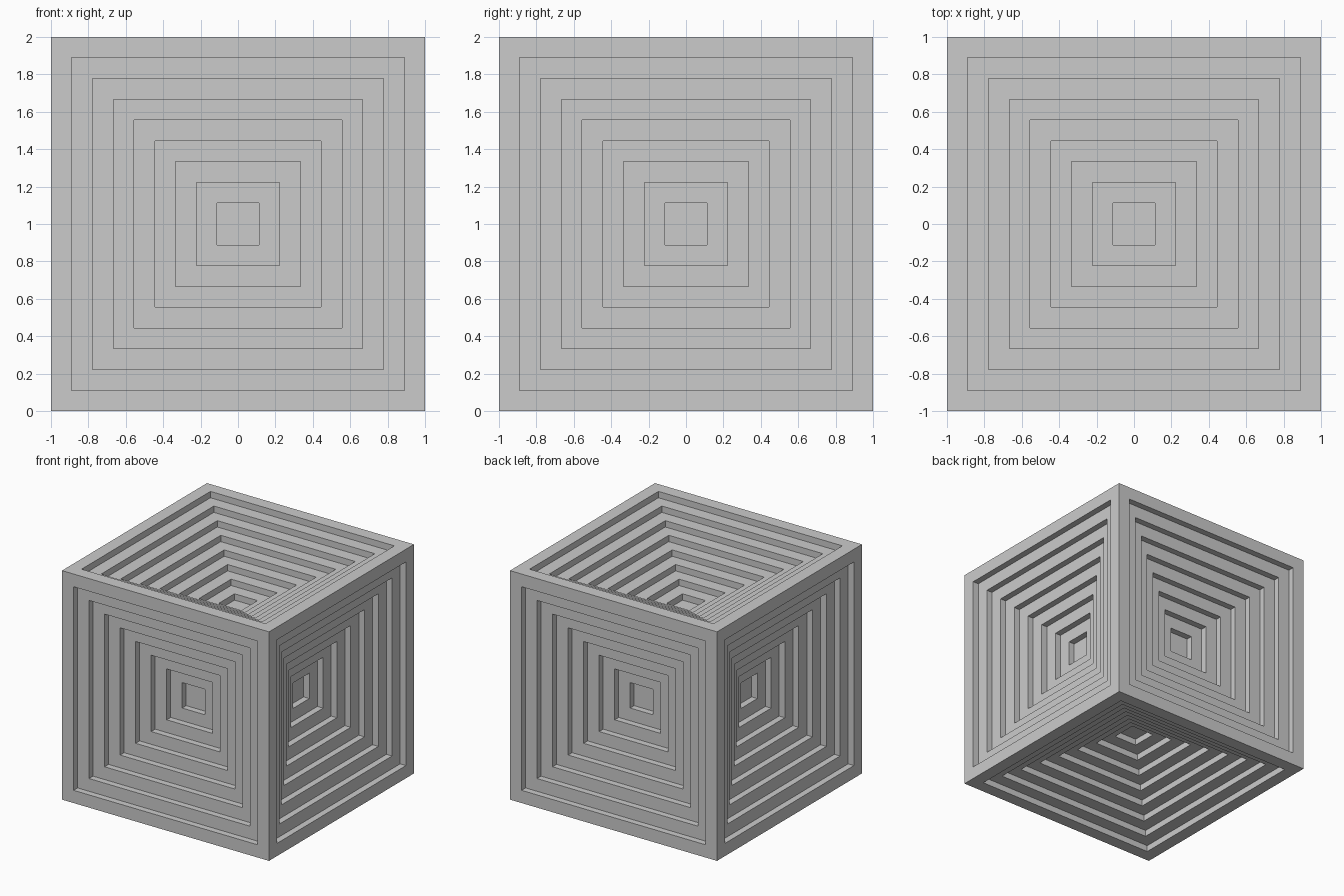
import bpy, bmesh
from mathutils import Matrix

if "Cube" in bpy.data.objects:
    bpy.data.objects.remove(bpy.data.objects["Cube"])

STEPS = 8
RING = 1 / 9     # width of each square ledge
DEPTH = 1 / 18   # drop between ledges

bm = bmesh.new()
bmesh.ops.create_cube(bm, size=2, matrix=Matrix.Translation((0, 0, 1)))
bm.normal_update()

# Step every side of the cube inward as nested square recesses
for side in list(bm.faces):
    face, normal = side, side.normal.copy()
    for _ in range(STEPS):
        # flat ledge
        bmesh.ops.inset_individual(bm, faces=[face], thickness=RING, depth=0,
                                   use_even_offset=True)
        # sunken floor with straight walls
        face = bmesh.ops.extrude_discrete_faces(bm, faces=[face])["faces"][0]
        bmesh.ops.translate(bm, verts=face.verts, vec=-normal * DEPTH)
        bm.normal_update()

mesh = bpy.data.meshes.new("stepped_cube")
bm.to_mesh(mesh)
bm.free()
cube = bpy.data.objects.new("stepped_cube", mesh)
bpy.context.collection.objects.link(cube)
